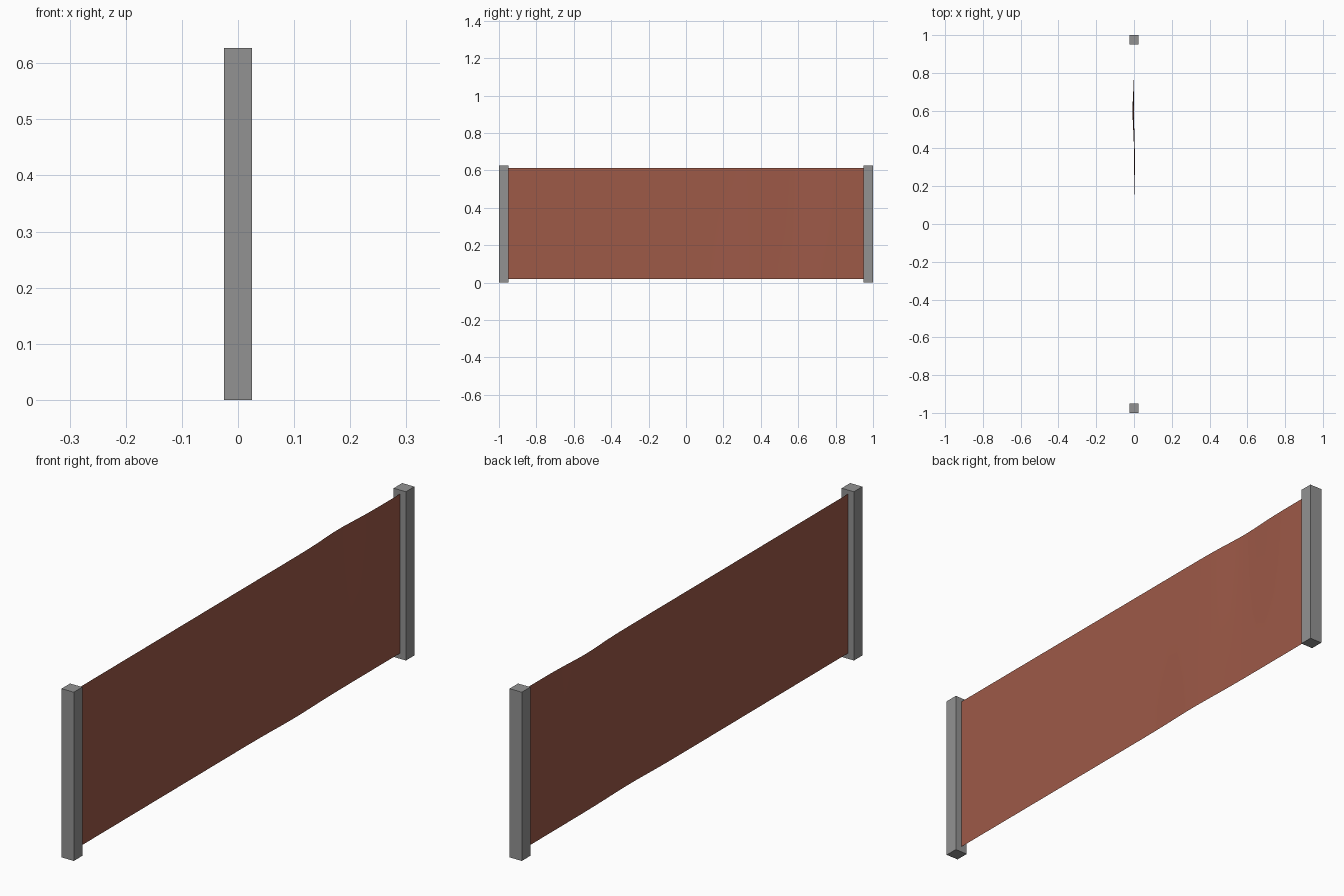
import bpy, bmesh, math

if "Cube" in bpy.data.objects:
    bpy.data.objects.remove(bpy.data.objects["Cube"])


def material(name, rgb):
    m = bpy.data.materials.new(name)
    m.diffuse_color = (*rgb, 1)
    m.use_nodes = True
    m.node_tree.nodes["Principled BSDF"].inputs["Base Color"].default_value = m.diffuse_color
    return m


def add_object(name, bm, mat):
    me = bpy.data.meshes.new(name)
    bm.to_mesh(me)
    bm.free()
    me.materials.append(mat)
    ob = bpy.data.objects.new(name, me)
    bpy.context.collection.objects.link(ob)
    return ob


grey = material("post grey", (0.29, 0.29, 0.29))
rust = material("rust red cloth", (0.34, 0.1, 0.064))

# square end posts
POST, HEIGHT = 0.05, 0.627
for side, label in ((-1, "front_post"), (1, "back_post")):
    bm = bmesh.new()
    bmesh.ops.create_cube(bm, size=1)
    for v in bm.verts:
        v.co.x *= POST
        v.co.y = v.co.y * POST + side * (1 - POST / 2)
        v.co.z = (v.co.z + 0.5) * HEIGHT
    add_object(label, bm, grey)


# stretched cloth panel with a faint ripple towards the back end
def ripple(y, t):
    top = -0.008 * math.exp(-((y - 0.6) / 0.12) ** 2) * t
    bottom = 0.005 * math.exp(-((y - 0.33) / 0.15) ** 2) * (1 - t)
    return top + bottom


bm = bmesh.new()
NY, NZ = 40, 6
Z0, Z1, Y = 0.02, 0.612, 0.955
rows = []
for i in range(NY + 1):
    y = -Y + 2 * Y * i / NY
    rows.append([bm.verts.new((ripple(y, j / NZ), y, Z0 + (Z1 - Z0) * j / NZ))
                 for j in range(NZ + 1)])
for a, b in zip(rows, rows[1:]):
    for j in range(NZ):
        f = bm.faces.new((a[j], b[j], b[j + 1], a[j + 1]))
        f.smooth = True
add_object("cloth_panel", bm, rust)
